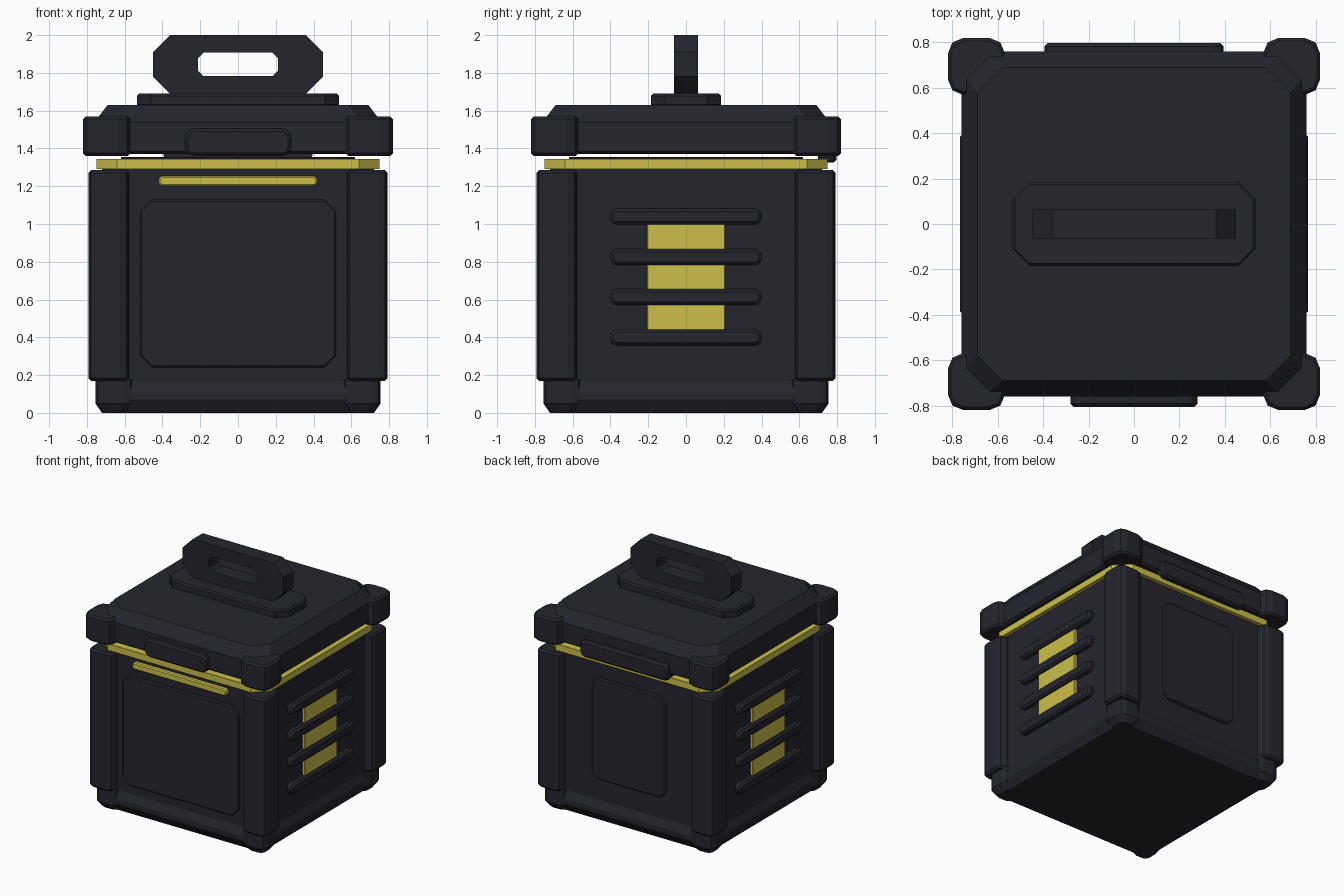
import bpy, bmesh
from math import sin, cos, pi
from mathutils import Matrix

default = bpy.data.objects.get("Cube")
if default:
    bpy.data.objects.remove(default, do_unlink=True)


def material(name, colour):
    m = bpy.data.materials.new(name)
    m.use_nodes = True
    m.diffuse_color = colour
    m.node_tree.nodes["Principled BSDF"].inputs["Base Color"].default_value = colour
    return m


DARK = material("dark metal", (0.018, 0.018, 0.027, 1))
YELLOW = material("yellow glow", (0.60, 0.52, 0.07, 1))


def outline(hx, hy, cut, seg):
    """Rectangle with chamfered (seg 1) or rounded corners."""
    points = []
    for k, (sx, sy) in enumerate([(1, 1), (-1, 1), (-1, -1), (1, -1)]):
        for i in range(seg + 1):
            a = k * pi / 2 + i * pi / 2 / seg
            points.append((sx * (hx - cut) + cut * cos(a), sy * (hy - cut) + cut * sin(a)))
    return points


def loft(name, levels, mat=DARK, matrix=Matrix(), seg=1, closed=False):
    """Skin stacked outlines, each given as (half x, half y, corner cut, height)."""
    bm = bmesh.new()
    rings = [[bm.verts.new((x, y, z)) for x, y in outline(hx, hy, cut, seg)]
             for hx, hy, cut, z in levels]
    pairs = list(zip(rings, rings[1:]))
    if closed:
        pairs.append((rings[-1], rings[0]))
    else:
        bm.faces.new(rings[0])
        bm.faces.new(rings[-1])
    for a, b in pairs:
        for i in range(len(a)):
            j = (i + 1) % len(a)
            bm.faces.new((a[i], a[j], b[j], b[i]))
    bmesh.ops.recalc_face_normals(bm, faces=bm.faces)
    bm.transform(matrix)
    mesh = bpy.data.meshes.new(name)
    bm.to_mesh(mesh)
    bm.free()
    mesh.materials.append(mat)
    obj = bpy.data.objects.new(name, mesh)
    bpy.context.collection.objects.link(obj)
    return obj


def block(name, hx, hy, cut, z0, z1, bevel, mat=DARK, matrix=Matrix(), seg=1):
    """Upright block with bevelled top and bottom rims."""
    c = max(cut - bevel, 0.002)
    return loft(name, [(hx - bevel, hy - bevel, c, z0), (hx, hy, cut, z0 + bevel),
                       (hx, hy, cut, z1 - bevel), (hx - bevel, hy - bevel, c, z1)],
                mat, matrix, seg)


def plate(name, side, hx, z0, z1, cut, inner, outer, bevel=0.01, mat=DARK, seg=1):
    """Plate on a wall; side counts quarter turns from the front."""
    matrix = (Matrix.Rotation(side * pi / 2, 4, "Z")
              @ Matrix.Translation((0, 0, (z0 + z1) / 2)) @ Matrix.Rotation(pi / 2, 4, "X"))
    hy, c = (z1 - z0) / 2, max(cut - bevel, 0.002)
    return loft(name, [(hx, hy, cut, inner), (hx, hy, cut, outer - bevel),
                       (hx - bevel, hy - bevel, c, outer)], mat, matrix, seg)


# Body with a chamfered base, and the neck under the lid
loft("body", [(0.70, 0.70, 0.09, 0), (0.745, 0.745, 0.11, 0.07), (0.745, 0.745, 0.11, 0.11),
              (0.72, 0.72, 0.10, 0.17), (0.72, 0.72, 0.10, 1.29)])
block("neck", 0.62, 0.62, 0.08, 1.28, 1.355, 0.005)
block("glow_ring", 0.75, 0.75, 0.11, 1.29, 1.345, 0.002, YELLOW)

# Corner feet, pillars and lid guards
for sx in (-1, 1):
    for sy in (-1, 1):
        tag = ("left" if sx > 0 else "right") + ("_front" if sy < 0 else "_back")

        def at(d):
            return Matrix.Translation((sx * d, sy * d, 0))
        loft("foot_" + tag, [(0.065, 0.065, 0.035, 0), (0.1, 0.1, 0.05, 0.05),
                             (0.1, 0.1, 0.05, 0.18)], DARK, at(0.655), 2)
        block("pillar_" + tag, 0.108, 0.108, 0.05, 0.17, 1.285, 0.015, DARK, at(0.684), 2)
        block("lid_guard_" + tag, 0.126, 0.126, 0.07, 1.36, 1.57, 0.015, DARK, at(0.694), 2)

# Lid with sloped rim
loft("lid", [(0.74, 0.74, 0.09, 1.37), (0.76, 0.76, 0.10, 1.385), (0.76, 0.76, 0.10, 1.54),
             (0.69, 0.69, 0.11, 1.63)])
plate("clasp", 0, 0.28, 1.36, 1.505, 0.05, 0.7, 0.805, 0.015, seg=3)
plate("hinge", 2, 0.395, 1.325, 1.46, 0.04, 0.7, 0.797, 0.015, seg=2)

# Handle and its mount
block("handle_mount", 0.535, 0.185, 0.075, 1.62, 1.69, 0.012)


def grip_outline(hx, hy, cut):
    return hx, hy, cut, 0


grip = Matrix.Translation((0, 0, 1.845)) @ Matrix.Rotation(pi / 2, 4, "X")
hole = (0.213, 0.062, 0.03)
frame = (0.45, 0.155, 0.09)
loft("handle", [frame + (-0.063,), frame + (0.063,), hole + (0.063,), hole + (-0.063,)],
     DARK, grip, closed=True)

# Front and back panels, front light
plate("front_panel", 0, 0.52, 0.24, 1.13, 0.065, 0.7, 0.738)
plate("back_panel", 2, 0.33, 0.34, 1.16, 0.05, 0.7, 0.738)
plate("front_light", 0, 0.42, 1.2, 1.255, 0.02, 0.7, 0.755, 0.008, YELLOW, 2)

# Side vents: glowing plate behind four rounded bars
for side, tag in ((1, "left"), (3, "right")):
    plate("vent_glow_" + tag, side, 0.207, 0.42, 1.02, 0.005, 0.7, 0.742, 0.004, YELLOW)
    for i in range(4):
        z = 0.4 + i * 0.213
        plate(f"vent_bar_{tag}_{i + 1}", side, 0.4, z - 0.042, z + 0.042, 0.036,
              0.7, 0.765, 0.015, seg=3)
